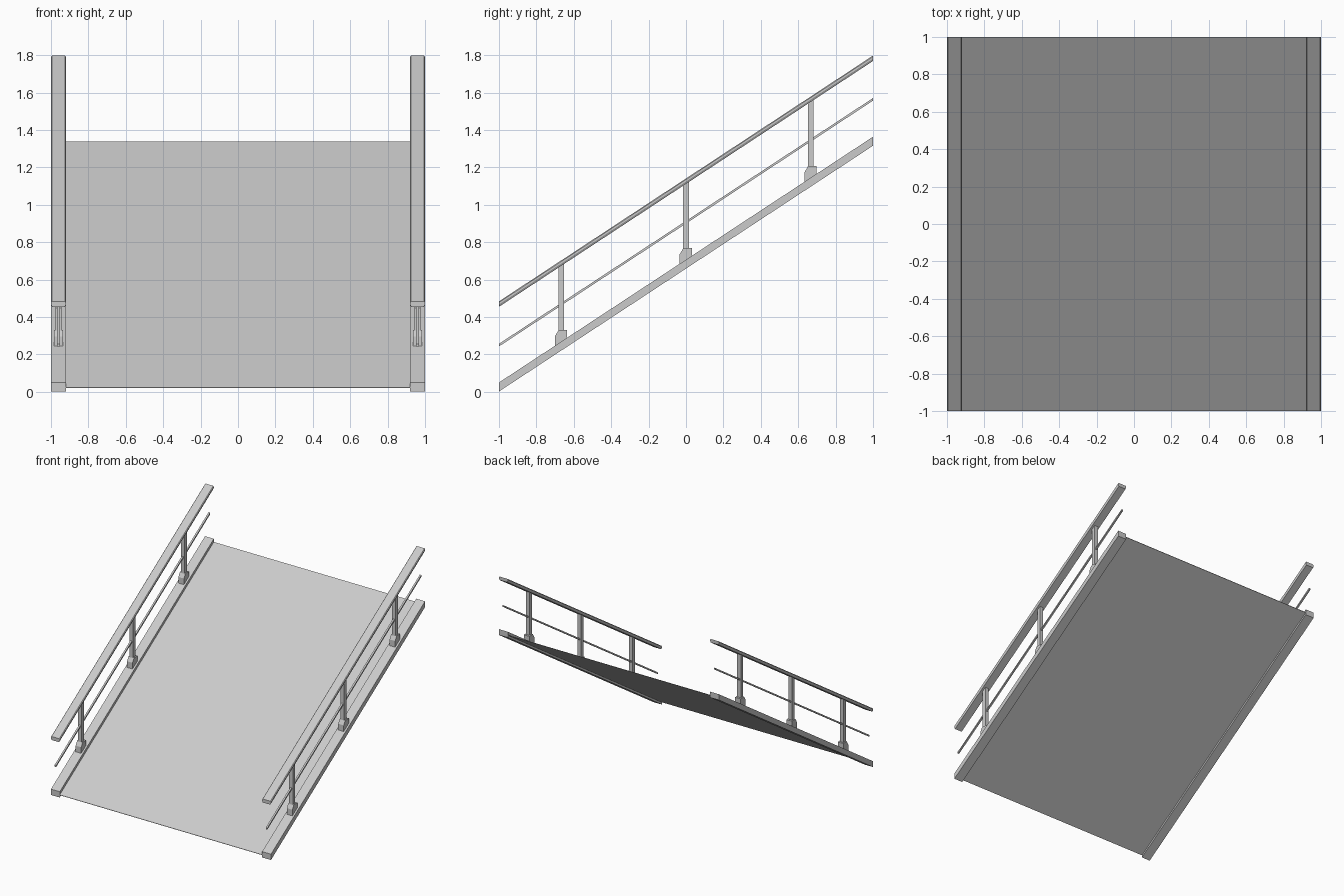
import bpy
import bmesh

if "Cube" in bpy.data.objects:
    bpy.data.objects.remove(bpy.data.objects["Cube"], do_unlink=True)

SLOPE = 0.657   # rise per unit of run
RAIL_X = 0.96   # centre line of each side

grey = bpy.data.materials.new("light_grey")
grey.use_nodes = True
colour = (0.6, 0.6, 0.6, 1)
grey.diffuse_color = colour
grey.node_tree.nodes["Principled BSDF"].inputs["Base Color"].default_value = colour


def ramp_z(y):
    return SLOPE * (y + 1)


def make_object(name, rings):
    """Closed solid from two matching rings of points."""
    bm = bmesh.new()
    a, b = [[bm.verts.new(p) for p in ring] for ring in rings]
    n = len(a)
    for i in range(n):
        j = (i + 1) % n
        bm.faces.new((a[i], a[j], b[j], b[i]))
    bm.faces.new(a[::-1])
    bm.faces.new(b)
    bmesh.ops.recalc_face_normals(bm, faces=bm.faces)
    mesh = bpy.data.meshes.new(name)
    bm.to_mesh(mesh)
    bm.free()
    mesh.materials.append(grey)
    obj = bpy.data.objects.new(name, mesh)
    bpy.context.collection.objects.link(obj)
    return obj


def sloped_bar(name, x, profile):
    """Extrude an (x, z) profile up the slope, with upright ends."""
    return make_object(name, [[(x + px, y, ramp_z(y) + pz) for px, pz in profile]
                              for y in (-1, 1)])


def rect(half, low, high):
    return [(-half, low), (half, low), (half, high), (-half, high)]


# Walking surface
sloped_bar("ramp_deck", 0, rect(0.925, 0.021, 0.024))

handrail = [(-0.034, 0.455), (0.034, 0.455), (0.04, 0.467), (0.04, 0.478),
            (0.035, 0.484), (-0.035, 0.484), (-0.04, 0.478), (-0.04, 0.467)]

for side, sx in (("left", 1), ("right", -1)):
    x = sx * RAIL_X
    # Edge beam, handrail and thin middle rail
    sloped_bar(side + "_edge_beam", x, rect(0.04, 0.002, 0.05))
    sloped_bar(side + "_handrail", x, handrail)
    sloped_bar(side + "_middle_rail", x, rect(0.007, 0.243, 0.257))

    for i, y in enumerate((-0.667, 0, 0.667)):
        z = ramp_z(y)
        # Post, its top cut to the slope under the handrail
        w, d = 0.016, 0.016
        corners = [(-w, -d), (w, -d), (w, d), (-w, d)]
        make_object(f"{side}_post_{i + 1}", [
            [(x + px, y + py, ramp_z(y + py) + h) for px, py in corners]
            for h in (0.045, 0.46)])
        # Foot bracket with a chamfered downhill corner
        outline = [(-0.034, ramp_z(y - 0.034) + 0.045), (0.032, ramp_z(y + 0.032) + 0.045),
                   (0.032, z + 0.112), (-0.014, z + 0.112), (-0.034, z + 0.078)]
        make_object(f"{side}_foot_{i + 1}", [
            [(x + px, y + py, pz) for py, pz in outline] for px in (-0.025, 0.025)])
